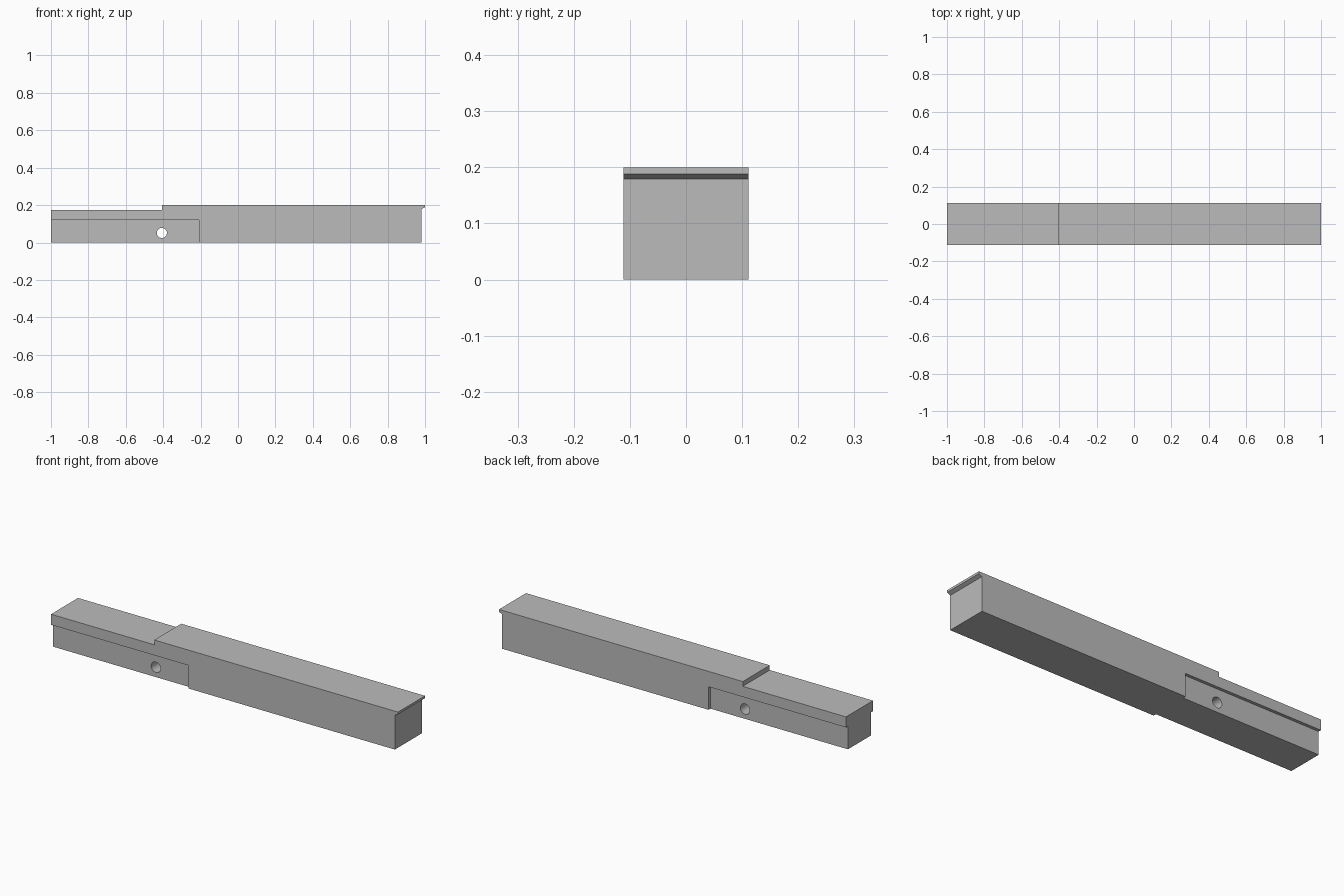
import bpy
import bmesh
from mathutils import Matrix, Vector

if "Cube" in bpy.data.objects:
    bpy.data.objects.remove(bpy.data.objects["Cube"])

HALF = 0.111      # half width of the beam
RECESS = 0.016    # depth of each side recess

grey = bpy.data.materials.new("mid grey")
grey.use_nodes = True
grey.diffuse_color = (0.5, 0.5, 0.5, 1)
grey.node_tree.nodes["Principled BSDF"].inputs["Base Color"].default_value = (0.5, 0.5, 0.5, 1)


def make_object(name, bm):
    bmesh.ops.recalc_face_normals(bm, faces=bm.faces)
    mesh = bpy.data.meshes.new(name)
    bm.to_mesh(mesh)
    bm.free()
    mesh.materials.append(grey)
    obj = bpy.data.objects.new(name, mesh)
    bpy.context.scene.collection.objects.link(obj)
    return obj


def box(name, low, high):
    low, high = Vector(low), Vector(high)
    bm = bmesh.new()
    bmesh.ops.create_cube(bm, size=1, matrix=Matrix.Translation((low + high) / 2)
                          @ Matrix.Diagonal((*(high - low), 1)))
    return make_object(name, bm)


# Beam: side profile with lowered end and chamfered lip, extruded across y
profile = [(-1, 0), (0.982, 0), (0.982, 0.179), (1, 0.188), (1, 0.2),
           (-0.405, 0.2), (-0.405, 0.175), (-1, 0.175)]
bm = bmesh.new()
side = bm.faces.new([bm.verts.new((x, -HALF, z)) for x, z in profile])
extruded = bmesh.ops.extrude_face_region(bm, geom=[side])["geom"]
bmesh.ops.translate(bm, vec=(0, 2 * HALF, 0),
                    verts=[v for v in extruded if isinstance(v, bmesh.types.BMVert)])
beam = make_object("beam", bm)

# Cutters: a recess on each side and the cross hole
cutters = []
for label, s in (("front", -1), ("back", 1)):
    ys = sorted((s * (HALF - RECESS), s * (HALF + 0.1)))
    cutters.append(box(label + "_recess_cutter", (-1.1, ys[0], -0.1), (-0.208, ys[1], 0.12)))

bm = bmesh.new()
bmesh.ops.create_cone(bm, cap_ends=True, segments=32, radius1=0.027, radius2=0.027, depth=0.6,
                      matrix=Matrix.Translation((-0.407, 0, 0.051))
                      @ Matrix.Rotation(1.570796, 4, "X"))
cutters.append(make_object("pin_hole_cutter", bm))

for cutter in cutters:
    cutter.hide_render = True
    cutter.hide_set(True)
    cut = beam.modifiers.new(cutter.name, "BOOLEAN")
    cut.operation = "DIFFERENCE"
    cut.solver = "EXACT"
    cut.object = cutter

# Apply the cuts, then smooth the hole wall only
bpy.context.view_layer.objects.active = beam
beam.select_set(True)
for name in [m.name for m in beam.modifiers]:
    bpy.ops.object.modifier_apply(modifier=name)
for cutter in cutters:
    bpy.data.objects.remove(cutter)
bpy.ops.object.shade_smooth_by_angle(angle=0.4)
